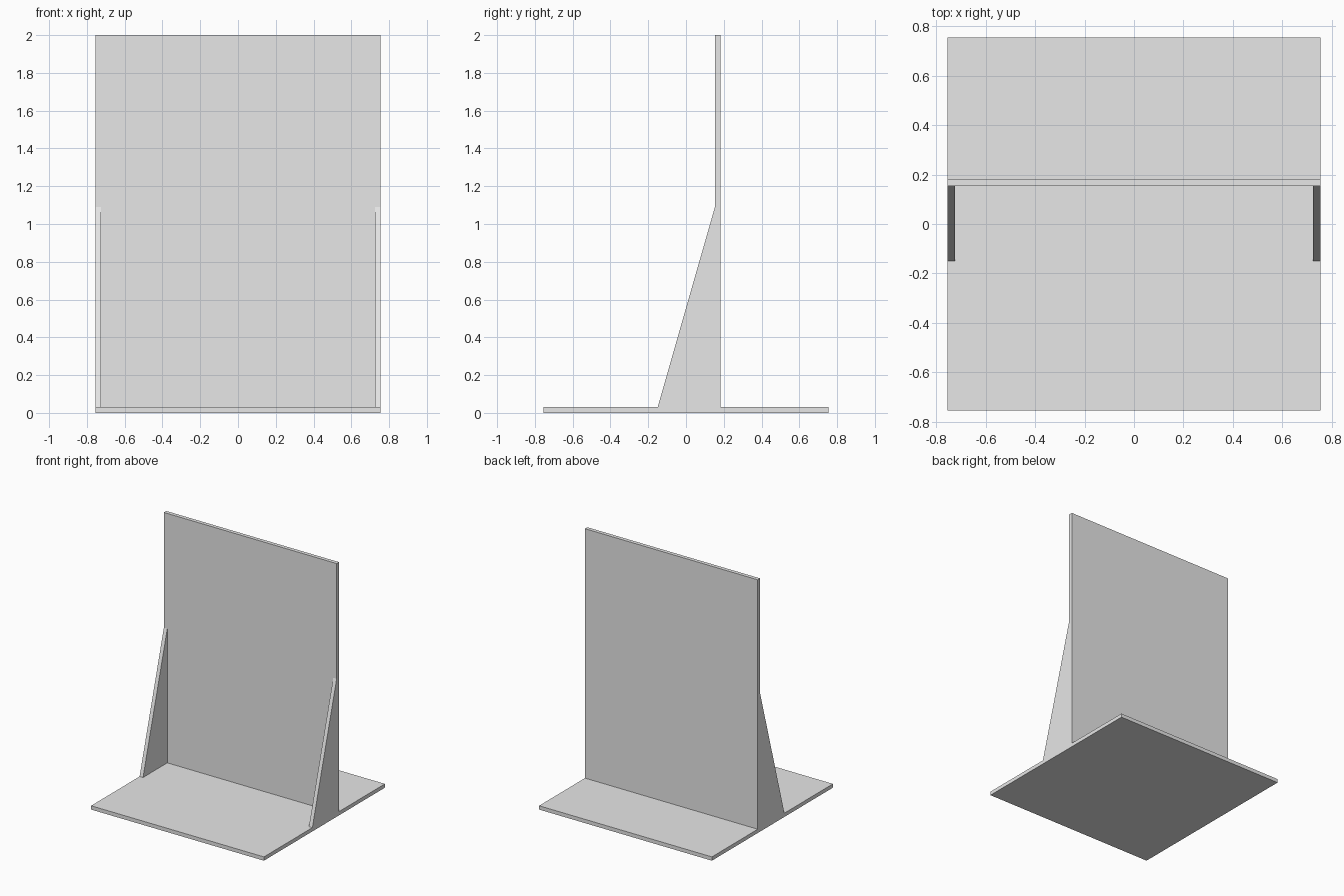
import bpy
import bmesh

if "Cube" in bpy.data.objects:
    bpy.data.objects.remove(bpy.data.objects["Cube"], do_unlink=True)

HALF = 0.755        # half width of the square base
T = 0.03            # sheet thickness
FRONT_Y = 0.153     # front face of the upright panel

# One plain grey
grey = bpy.data.materials.new("light_grey")
grey.use_nodes = True
grey.diffuse_color = (0.8, 0.8, 0.8, 1)
grey.node_tree.nodes["Principled BSDF"].inputs["Base Color"].default_value = (0.8, 0.8, 0.8, 1)


def extrude_profile(name, profile, x0, x1):
    """Extrude a (y, z) outline along x from x0 to x1."""
    bm = bmesh.new()
    face = bm.faces.new([bm.verts.new((x0, y, z)) for y, z in profile])
    moved = bmesh.ops.extrude_face_region(bm, geom=[face])["geom"]
    verts = [v for v in moved if isinstance(v, bmesh.types.BMVert)]
    bmesh.ops.translate(bm, verts=verts, vec=(x1 - x0, 0, 0))
    bmesh.ops.recalc_face_normals(bm, faces=bm.faces)
    mesh = bpy.data.meshes.new(name)
    bm.to_mesh(mesh)
    bm.free()
    mesh.materials.append(grey)
    obj = bpy.data.objects.new(name, mesh)
    bpy.context.collection.objects.link(obj)
    return obj


def rectangle(y0, y1, z0, z1):
    return [(y0, z0), (y1, z0), (y1, z1), (y0, z1)]


# Base plate and upright panel
extrude_profile("base_plate", rectangle(-HALF, HALF, 0, T), -HALF, HALF)
extrude_profile("upright_panel", rectangle(FRONT_Y, FRONT_Y + T, T, 2), -HALF, HALF)

# Triangular braces at both ends
brace = [(-0.15, T), (FRONT_Y, T), (FRONT_Y, 1.09)]
extrude_profile("left_brace", brace, HALF - T, HALF)
extrude_profile("right_brace", brace, -HALF, -HALF + T)
